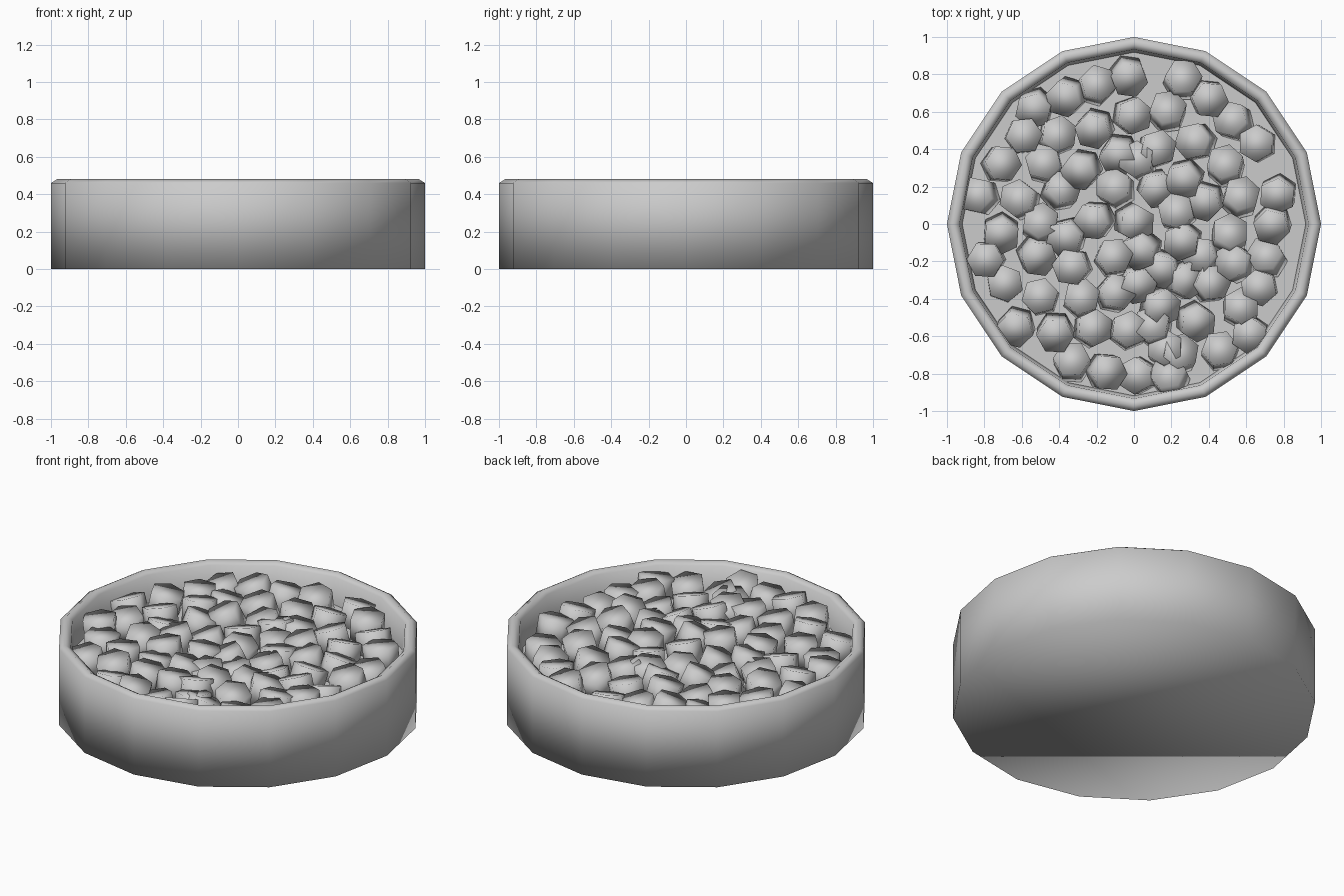
import bpy, bmesh, math, random
from mathutils import Euler, Matrix

if "Cube" in bpy.data.objects:
    bpy.data.objects.remove(bpy.data.objects["Cube"])

random.seed(4)
SIDES = 16
FLOOR_Z = 0.30


def add_object(name, bm):
    bmesh.ops.recalc_face_normals(bm, faces=bm.faces)
    mesh = bpy.data.meshes.new(name)
    bm.to_mesh(mesh)
    bm.free()
    obj = bpy.data.objects.new(name, mesh)
    bpy.context.collection.objects.link(obj)
    return obj


# Bowl: profile (radius, height) turned around z, capped at base and inner floor
profile = [(1.0, 0.0), (1.0, 0.46), (0.967, 0.48), (0.933, 0.46), (0.918, FLOOR_Z)]
bm = bmesh.new()
rings = []
for r, z in profile:
    rings.append([bm.verts.new((r * math.cos(2 * math.pi * i / SIDES),
                                r * math.sin(2 * math.pi * i / SIDES), z))
                  for i in range(SIDES)])
for low, high in zip(rings, rings[1:]):
    for i in range(SIDES):
        j = (i + 1) % SIDES
        bm.faces.new((low[i], low[j], high[j], high[i])).smooth = True
bm.faces.new(rings[0]).smooth = True
floor = bm.faces.new(rings[-1])
for edge in floor.edges:
    edge.smooth = False
add_object("bowl", bm)

# Pellets: one loose layer of tumbled short prisms, centres as seen from the top
centres = [
    (-.03, .79), (.26, .77), (-.20, .74), (-.36, .68), (-.53, .62), (.40, .67),
    (.18, .60), (-.01, .58), (.53, .55), (-.21, .51), (-.59, .47), (-.41, .47),
    (.33, .44), (.66, .43), (.12, .40), (.02, .34), (-.08, .37), (-.71, .32),
    (-.48, .32), (-.28, .29), (.49, .31), (.27, .24), (.12, .19), (-.10, .19),
    (-.39, .18), (-.61, .13), (-.83, .15), (.38, .12), (.57, .14), (.77, .16),
    (.23, .06), (.00, .01), (-.21, .02), (-.50, .00), (-.71, -.05), (-.36, -.07),
    (.74, .00), (.51, -.06), (.26, -.09), (-.11, -.18), (.04, -.14), (.36, -.17),
    (-.52, -.17), (-.79, -.19), (.71, -.18), (.54, -.21), (.15, -.24), (-.33, -.23),
    (-.69, -.32), (.67, -.34), (.41, -.32), (.27, -.30), (-.50, -.39), (-.28, -.40),
    (-.10, -.37), (.02, -.32), (.14, -.44), (.57, -.45), (.33, -.52), (-.63, -.55),
    (.62, -.59), (-.42, -.58), (-.22, -.56), (-.03, -.57), (.10, -.55), (.46, -.68),
    (.17, -.67), (.24, -.70), (-.33, -.74), (-.15, -.79), (.02, -.81), (.19, -.82),
]
bm = bmesh.new()
for x, y in centres:
    turn = Euler([random.uniform(-.35, .35), random.uniform(-.35, .35),
                  random.uniform(0, math.tau)]).to_matrix().to_4x4()
    z = 0.355 + random.uniform(-0.015, 0.015)
    bmesh.ops.create_cone(bm, cap_ends=True, segments=6, radius1=0.1, radius2=0.1, depth=0.14,
                          matrix=Matrix.Translation((x, y, z)) @ turn)
for face in bm.faces:
    face.smooth = True
add_object("pellets", bm)
